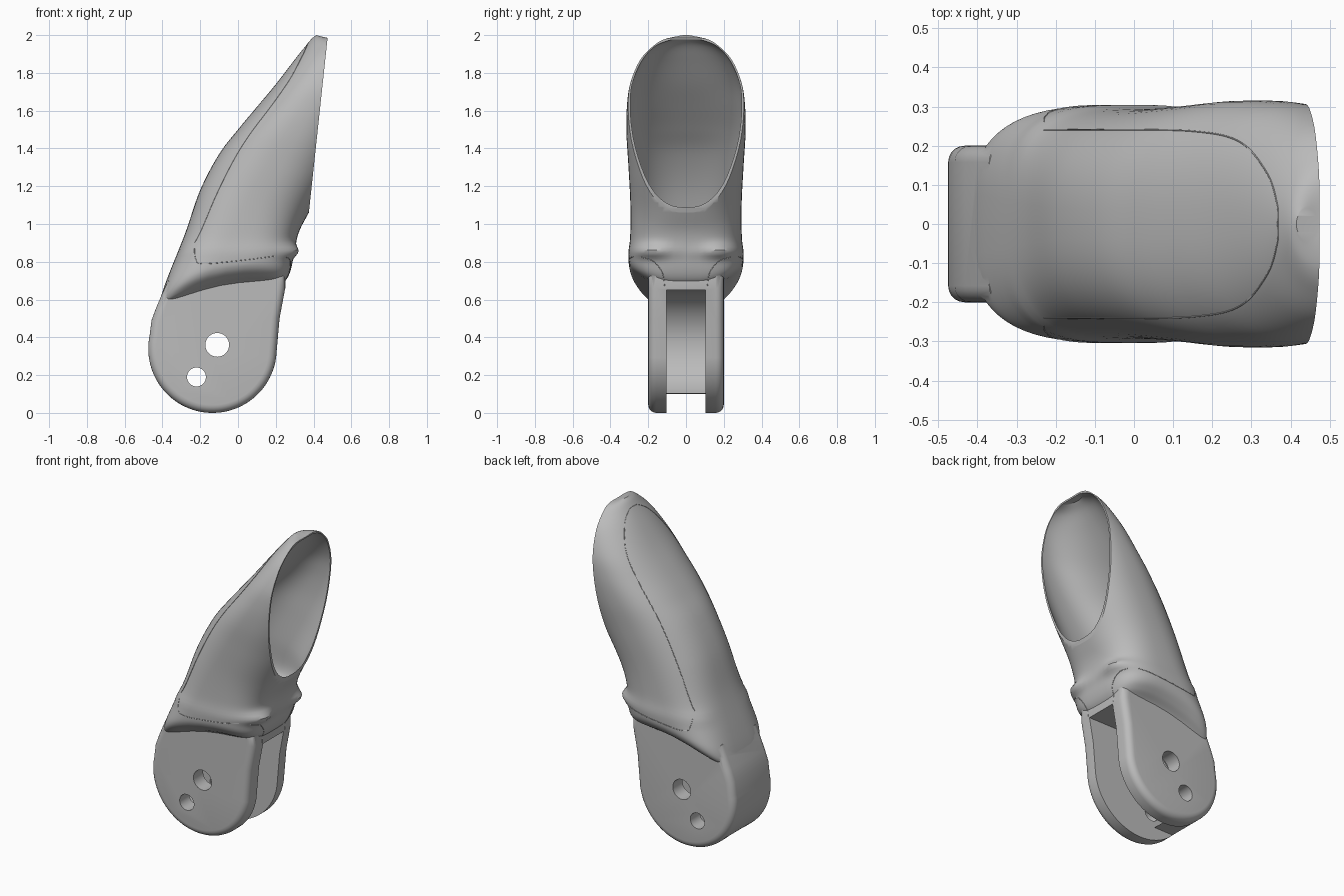
import bpy, bmesh, math
from mathutils import Vector
from mathutils.bvhtree import BVHTree

cube = bpy.data.objects.get("Cube")
if cube:
    bpy.data.objects.remove(cube, do_unlink=True)

grey = bpy.data.materials.new("plain grey")
grey.use_nodes = True
grey.diffuse_color = (0.5, 0.5, 0.5, 1)
grey.node_tree.nodes["Principled BSDF"].inputs["Base Color"].default_value = (0.5, 0.5, 0.5, 1)


def add_object(name, bm):
    bmesh.ops.recalc_face_normals(bm, faces=bm.faces[:])
    mesh = bpy.data.meshes.new(name)
    bm.to_mesh(mesh)
    bm.free()
    mesh.materials.append(grey)
    obj = bpy.data.objects.new(name, mesh)
    bpy.context.collection.objects.link(obj)
    return obj


def spline(rows, steps):
    """Smooth interpolation through rows of numbers."""
    out = []
    for i in range(len(rows) - 1):
        a, b, c, d = (rows[max(0, min(len(rows) - 1, i + k))] for k in (-1, 0, 1, 2))
        for s in range(steps):
            t = s / steps
            out.append([q + 0.5 * t * (r - p + t * (2 * p - 5 * q + 4 * r - u + t * (3 * (q - r) + u - p)))
                        for p, q, r, u in zip(a, b, c, d)])
    return out + [list(rows[-1])]


def loft(name, rows, count=72):
    """Tilted rounded rings: back x, back z, front x, front z, half width, squareness, arch."""
    bm = bmesh.new()
    rings = []
    for xb, zb, xf, zf, w, power, arch in spline(rows, 7):
        ring = []
        for i in range(count):
            c, s = (f(2 * math.pi * i / count) for f in (math.cos, math.sin))
            f = 0.5 + 0.5 * math.copysign(abs(c) ** (2 / power), c)
            y = w * math.copysign(abs(s) ** (2 / power), s)
            z = zb + f * (zf - zb) + 4 * arch * f * (1 - f)
            ring.append(bm.verts.new((xb + f * (xf - xb), y, z)))
        rings.append(ring)
    for lo, hi in zip(rings, rings[1:]):
        for i in range(count):
            j = (i + 1) % count
            bm.faces.new((lo[i], lo[j], hi[j], hi[i]))
    bmesh.ops.triangulate(bm, faces=[bm.faces.new(rings[0]), bm.faces.new(rings[-1])])
    return add_object(name, bm)


def extrude(name, profile, half):
    """Side profile in x and z, extruded evenly along y."""
    bm = bmesh.new()
    face = bm.faces.new([bm.verts.new((x, -half, z)) for x, z in profile])
    new = bmesh.ops.extrude_face_region(bm, geom=[face])["geom"]
    bmesh.ops.translate(bm, vec=(0, 2 * half, 0),
                        verts=[v for v in new if isinstance(v, bmesh.types.BMVert)])
    return add_object(name, bm)


def arc(cx, cz, r, start, end, count):
    return [(cx + r * math.cos(math.radians(start + (end - start) * i / count)),
             cz + r * math.sin(math.radians(start + (end - start) * i / count)))
            for i in range(count + 1)]


def apply(obj, mod):
    bpy.context.view_layer.objects.active = obj
    bpy.ops.object.modifier_apply(modifier=mod.name)


def combine(obj, other, operation):
    mod = obj.modifiers.new("combine", "BOOLEAN")
    mod.operation, mod.solver, mod.object = operation, "EXACT", other
    apply(obj, mod)
    bpy.data.objects.remove(other, do_unlink=True)


# Finger body: knuckle rings, then fingertip rings shared with the hollow
knuckle = [
    (-0.40, 0.52, 0.20, 0.63, 0.17, 4, 0.06), (-0.415, 0.55, 0.235, 0.68, 0.20, 4, 0.06),
    (-0.415, 0.585, 0.262, 0.715, 0.25, 4, 0.06), (-0.397, 0.65, 0.28, 0.76, 0.291, 3.6, 0.05),
    (-0.36, 0.75, 0.295, 0.83, 0.303, 3.2, 0.025)]
fingertip = [
    (-0.28, 0.95, 0.32, 0.95, 0.295, 2.8, 0),
    (-0.20, 1.18, 0.375, 1.06, 0.295, 2.5, 0), (-0.10, 1.37, 0.48, 1.25, 0.305, 2.4, 0),
    (0.0, 1.50, 0.57, 1.45, 0.315, 2.4, 0), (0.10, 1.62, 0.63, 1.62, 0.313, 2.3, 0),
    (0.20, 1.74, 0.66, 1.75, 0.295, 2.3, 0), (0.30, 1.87, 0.67, 1.87, 0.243, 2.2, 0),
    (0.36, 1.945, 0.63, 1.94, 0.175, 2.1, 0)]
body = loft("finger_body", knuckle + fingertip + [
    (0.392, 1.983, 0.56, 1.972, 0.115, 2, 0), (0.415, 2.0, 0.47, 1.985, 0.04, 2, 0)])

# Soft grip ridges swelling out above the fork arms
for v in body.data.vertices:
    x, y, z = v.co
    swell = math.exp(-((abs(y) - 0.18) / 0.09) ** 2 - ((z - 0.855) / 0.035) ** 2)
    v.co.x += 0.04 * swell * max(0, x) / 0.3
    v.co.y *= 1 + 0.06 * swell

# Hinge fork with rounded cheeks
fork = extrude("hinge_fork", arc(-0.135, 0.34, 0.34, 168, 352, 48) + [
    (0.22, 0.50), (0.25, 0.66), (0.25, 0.73), (0.2, 0.77), (-0.1, 0.76), (-0.25, 0.74),
    (-0.37, 0.70), (-0.402, 0.63), (-0.432, 0.56), (-0.458, 0.49)], 0.2)
round_edge = fork.modifiers.new("round", "BEVEL")
round_edge.width, round_edge.segments = 0.042, 5
round_edge.limit_method, round_edge.angle_limit = "ANGLE", math.radians(60)
apply(fork, round_edge)
combine(body, fork, "UNION")

# Hinge slot and pin holes
slot = arc(-0.11, 0.36, 0.29, 90, 243, 32)
combine(body, extrude("slot_cutter", slot + [(-0.6, 0.1), (-0.6, -0.1), (0.6, -0.1), (0.6, 0.65)], 0.103),
        "DIFFERENCE")
for x, z, r in ((-0.11, 0.36, 0.063), (-0.22, 0.19, 0.05)):
    combine(body, extrude("pin_cutter", arc(x, z, r, 0, 350, 35), 0.5), "DIFFERENCE")

# Slanted fingertip opening and deep thin-walled hollow
combine(body, extrude("tip_cutter", [(0.373, 1.04), (0.479, 2.03), (1.2, 2.03), (1.2, 1.04)], 0.6),
        "DIFFERENCE")
inset = [(xb + 0.014, zb, xf - 0.012, zf, w - 0.011, power, arch)
         for xb, zb, xf, zf, w, power, arch in fingertip]
combine(body, loft("hollow_cutter", [
    (-0.22, 0.85, 0.22, 0.85, 0.15, 2.6, 0), (-0.275, 0.90, 0.27, 0.89, 0.25, 2.7, 0)] + inset + [
    (0.42, 1.982, 0.55, 1.965, 0.08, 2, 0)]), "DIFFERENCE")

bpy.ops.object.select_all(action="DESELECT")
body.select_set(True)
bpy.context.view_layer.objects.active = body
bpy.ops.object.shade_smooth_by_angle(angle=math.radians(35))

# Fine seam lines laid on the surface
bm = bmesh.new()
bm.from_mesh(body.data)
tree = BVHTree.FromBMesh(bm)
bm.free()


def seam(name, path, origin, direction):
    """Casts a flat path onto the body and lays a thin bead there."""
    hits = []
    for row in spline(path, 14):
        hit = tree.ray_cast(origin(*row), Vector(direction))[0]
        if hit:
            hits.append(hit)
    curve = bpy.data.curves.new(name, "CURVE")
    curve.dimensions = "3D"
    curve.bevel_depth, curve.bevel_resolution = 0.002, 1
    line = curve.splines.new("POLY")
    line.points.add(len(hits) - 1)
    for point, hit in zip(line.points, hits):
        point.co = (*hit, 1)
    curve.materials.append(grey)
    bpy.context.collection.objects.link(bpy.data.objects.new(name, curve))


for side, word in ((-1, "right"), (1, "left")):
    seam(word + "_back_seam",
         [(-0.23, 0.24), (-0.05, 0.24), (0.15, 0.237), (0.27, 0.21), (0.34, 0.13), (0.366, 0.05), (0.368, 0.0)],
         lambda x, y: Vector((x, side * y, 3)), (0, 0, -1))
    seam(word + "_side_seam",
         [(-0.23, 0.87), (-0.225, 0.82), (-0.19, 0.79), (0.0, 0.805), (0.2, 0.83)],
         lambda x, z: Vector((x, side * 2, z)), (0, -side, 0))
    seam(word + "_arm_seam", [(0.24, 0.825), (0.17, 0.80), (0.125, 0.74), (0.112, 0.66)],
         lambda y, z: Vector((2, side * y, z)), (-1, 0, 0))
